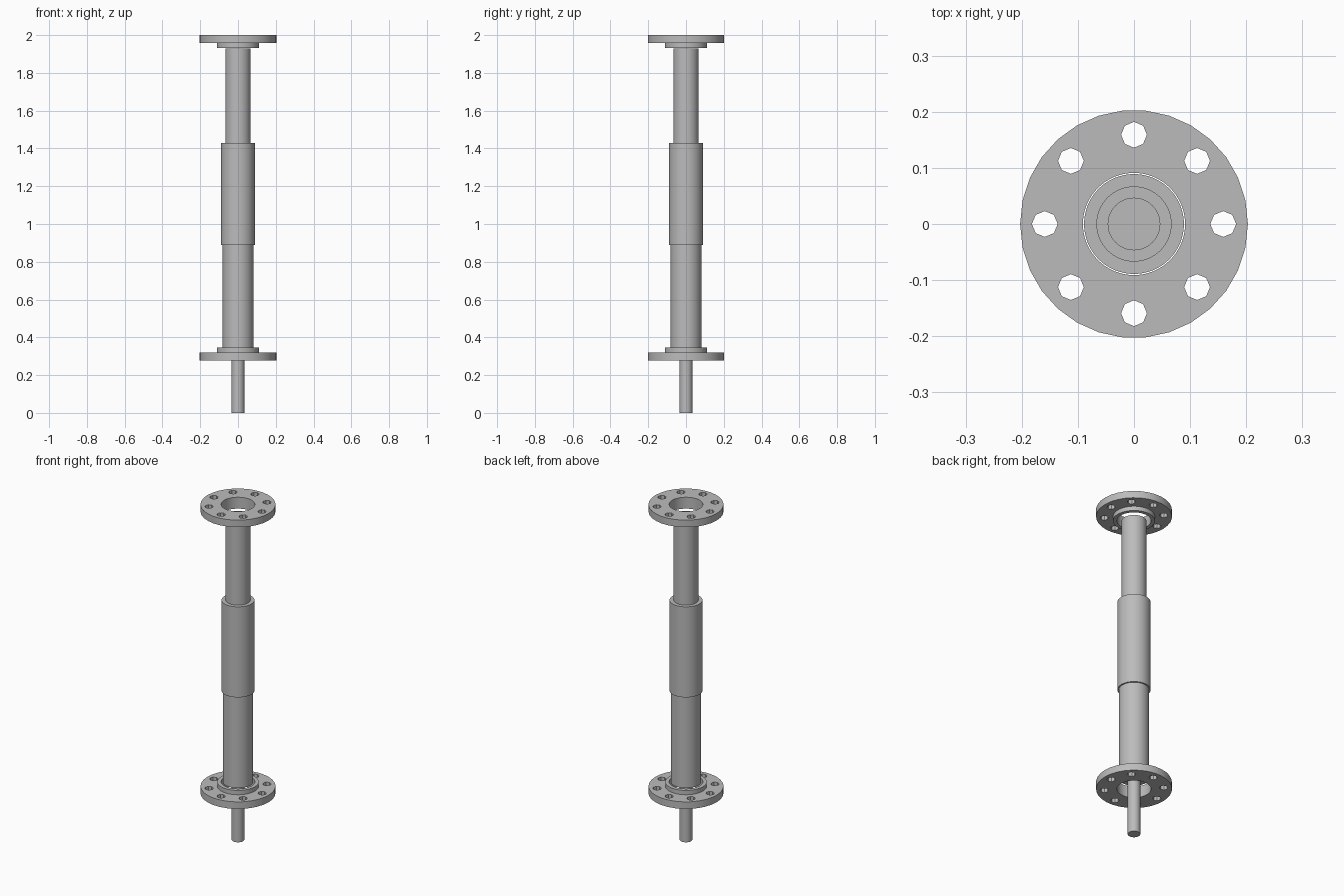
import bpy, bmesh, math
from mathutils import Vector

cube = bpy.data.objects.get("Cube")
if cube:
    bpy.data.objects.remove(cube)

steel = bpy.data.materials.new("grey steel")
steel.use_nodes = True
steel.diffuse_color = (0.5, 0.5, 0.5, 1)
steel.node_tree.nodes["Principled BSDF"].inputs["Base Color"].default_value = (0.5, 0.5, 0.5, 1)


def finish(bm, name):
    """Turn a bmesh into a named, smooth-shaded steel object."""
    bmesh.ops.remove_doubles(bm, verts=bm.verts, dist=1e-5)
    bmesh.ops.recalc_face_normals(bm, faces=bm.faces)
    mesh = bpy.data.meshes.new(name)
    bm.to_mesh(mesh)
    bm.free()
    mesh.materials.append(steel)
    obj = bpy.data.objects.new(name, mesh)
    bpy.context.collection.objects.link(obj)
    bpy.ops.object.select_all(action='DESELECT')
    obj.select_set(True)
    bpy.context.view_layer.objects.active = obj
    bpy.ops.object.shade_smooth_by_angle(angle=math.radians(30))
    return obj


def lathe(name, profile, closed=False, sides=64):
    """Spin an (r, z) profile around the z axis."""
    bm = bmesh.new()
    verts = [bm.verts.new((r, 0, z)) for r, z in profile]
    edges = [bm.edges.new(pair) for pair in zip(verts, verts[1:])]
    if closed:
        edges.append(bm.edges.new((verts[-1], verts[0])))
    bmesh.ops.spin(bm, geom=verts + edges, cent=(0, 0, 0), axis=(0, 0, 1),
                   angle=math.tau, steps=sides, use_duplicate=False)
    return finish(bm, name)


def rod(name, radius, bottom, top):
    return lathe(name, [(0, bottom), (radius, bottom), (radius, top), (0, top)])


def flange_plate(name, bottom, thickness):
    """Drilled disc with a centre bore and a ring of bolt holes."""
    bm = bmesh.new()

    def ring(x, y, radius, sides):
        verts = [bm.verts.new((x + radius * math.cos(math.tau * i / sides),
                               y + radius * math.sin(math.tau * i / sides), bottom))
                 for i in range(sides)]
        return [bm.edges.new((verts[i - 1], verts[i])) for i in range(sides)]

    edges = ring(0, 0, 0.203, 30) + ring(0, 0, BORE, 64)
    for i in range(8):
        a = math.tau * i / 8
        edges += ring(0.159 * math.cos(a), 0.159 * math.sin(a), 0.023, 8)
    bmesh.ops.triangle_fill(bm, edges=edges, use_beauty=True, normal=Vector((0, 0, 1)))
    out = bmesh.ops.extrude_face_region(bm, geom=bm.faces[:], use_keep_orig=True)
    moved = [g for g in out["geom"] if isinstance(g, bmesh.types.BMVert)]
    bmesh.ops.translate(bm, verts=moved, vec=(0, 0, thickness))
    return finish(bm, name)


def hub(name, bottom, top):
    return lathe(name, [(BORE, bottom), (0.112, bottom), (0.112, top), (BORE, top)], closed=True)


BORE = 0.091

# Flanges with their raised hubs
flange_plate("top_flange", 1.958, 0.042)
hub("top_flange_hub", 1.932, 1.958)
flange_plate("bottom_flange", 0.278, 0.042)
hub("bottom_flange_hub", 0.32, 0.346)

# Upper tube with an open bore
lathe("upper_tube", [(0, 1.43), (0.046, 1.43), (0.046, 1.93),
                     (0.067, 1.93), (0.067, 1.4), (0, 1.4)])

# Coupling sleeve, lower tube and end shaft
rod("coupling_sleeve", 0.089, 0.89, 1.43)
rod("lower_tube", 0.081, 0.345, 0.9)
rod("end_shaft", 0.034, 0, 0.36)
